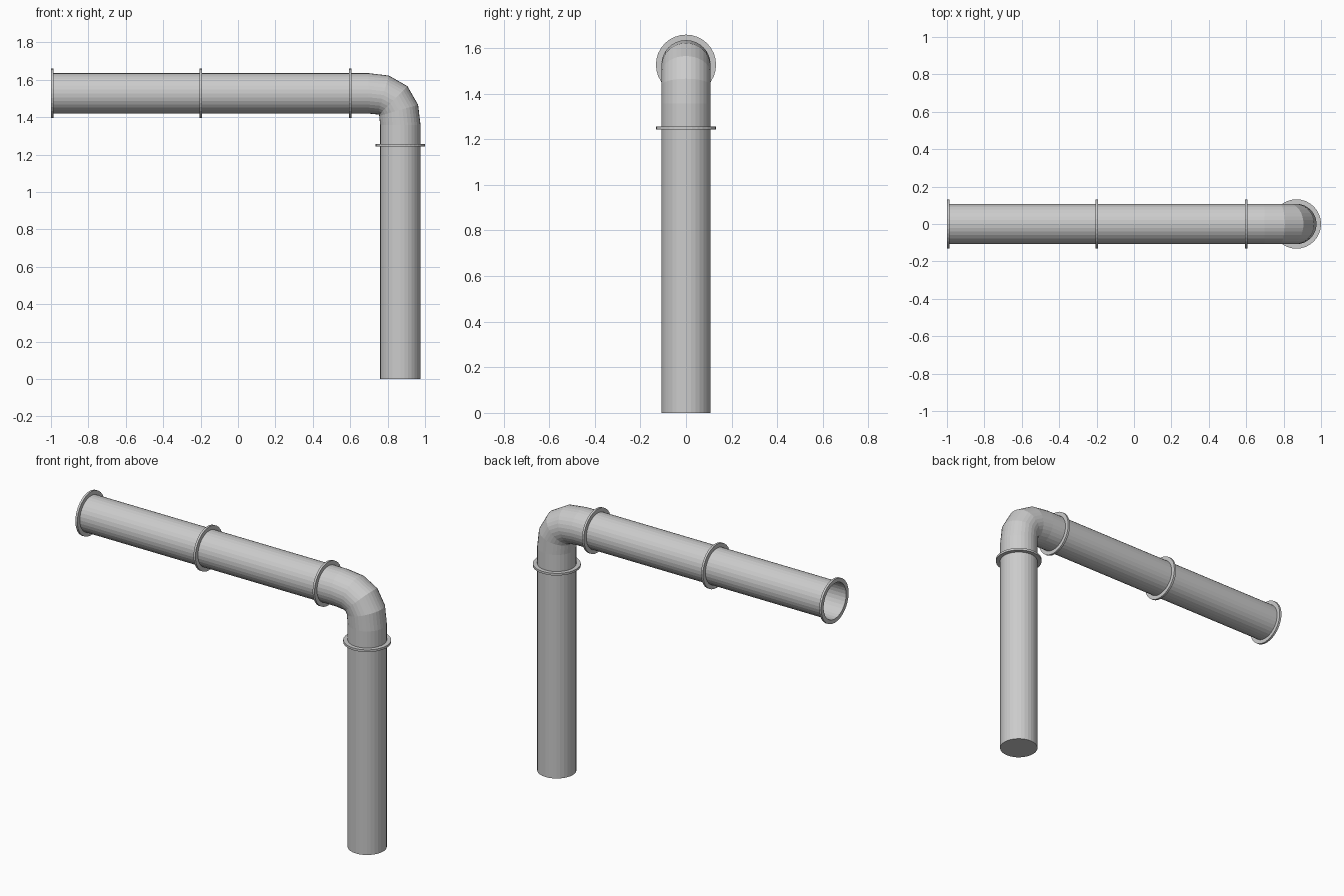
import bpy, bmesh, math
from mathutils import Vector

if "Cube" in bpy.data.objects:
    bpy.data.objects.remove(bpy.data.objects["Cube"])

SIDES = 32
R_PIPE, R_FLANGE, THICK = 0.108, 0.132, 0.013
CX, CZ, BEND = 0.868, 1.527, 0.17      # drop pipe x, run pipe z, bend size


def finish(name, bm):
    bmesh.ops.recalc_face_normals(bm, faces=bm.faces)
    me = bpy.data.meshes.new(name)
    bm.to_mesh(me)
    bm.free()
    ob = bpy.data.objects.new(name, me)
    bpy.context.collection.objects.link(ob)
    return ob


def ring(bm, centre, direction, radius):
    """Circle of vertices across a path lying in the xz plane."""
    d = direction.normalized()
    u, v = Vector((-d.z, 0, d.x)), Vector((0, 1, 0))
    angles = [2 * math.pi * i / SIDES for i in range(SIDES)]
    return [bm.verts.new(centre + radius * (u * math.cos(a) + v * math.sin(a))) for a in angles]


def bridge(bm, a, b):
    for i in range(SIDES):
        j = (i + 1) % SIDES
        bm.faces.new((a[i], a[j], b[j], b[i]))


def pipe(name, path, cap_end=False):
    """Open tube through (centre, direction) stations."""
    bm = bmesh.new()
    rings = [ring(bm, c, d, R_PIPE) for c, d in path]
    for a, b in zip(rings, rings[1:]):
        bridge(bm, a, b)
    if cap_end:
        bm.faces.new(rings[-1])
    return finish(name, bm)


def flange(name, centre, direction):
    """Flat collar around the pipe."""
    bm = bmesh.new()
    h = direction * THICK / 2
    loops = [ring(bm, centre + s * h, direction, r)
             for s, r in ((-1, R_PIPE), (-1, R_FLANGE), (1, R_FLANGE), (1, R_PIPE))]
    for i in range(4):
        bridge(bm, loops[i], loops[(i + 1) % 4])
    return finish(name, bm)


X, DOWN = Vector((1, 0, 0)), Vector((0, 0, -1))

# Horizontal run, open at its left end, in two lengths
pipe("run_pipe_outer", [(Vector((x, 0, CZ)), X) for x in (-1 + THICK / 2, -0.2)])
pipe("run_pipe_inner", [(Vector((x, 0, CZ)), X) for x in (-0.2, 0.6)])

# Elbow: short straight ends with a four-step bezier bend
p0 = Vector((CX - BEND, 0, CZ))
p3 = Vector((CX, 0, CZ - BEND))
p1, p2 = p0 + X * 0.125, p3 - DOWN * 0.125
stations = [(Vector((0.6, 0, CZ)), X)]
for k in range(5):
    t = k / 4
    s = 1 - t
    pos = p0 * s**3 + p1 * 3 * s * s * t + p2 * 3 * s * t * t + p3 * t**3
    tan = (p1 - p0) * s * s + (p2 - p1) * 2 * s * t + (p3 - p2) * t * t
    stations.append((pos, tan))
stations.append((Vector((CX, 0, 1.25)), DOWN))
pipe("elbow", stations)

# Vertical drop pipe, closed at the bottom
pipe("drop_pipe", [(Vector((CX, 0, z)), DOWN) for z in (1.25, 0)], cap_end=True)

# Joint collars
for i, x in enumerate((-1 + THICK / 2, -0.2, 0.6)):
    flange(f"run_flange_{i + 1}", Vector((x, 0, CZ)), X)
flange("drop_flange", Vector((CX, 0, 1.25)), DOWN)
